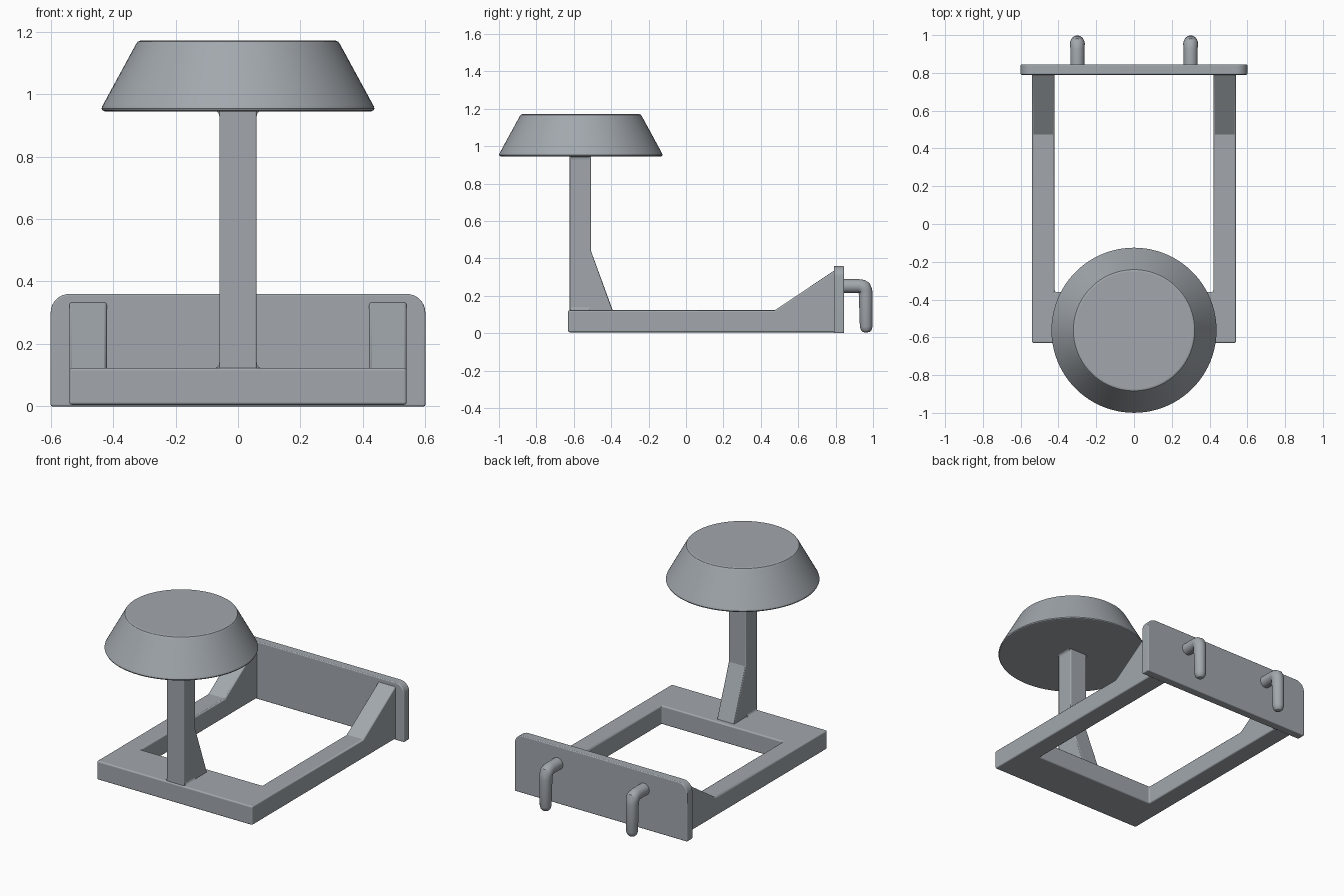
import bpy, bmesh
from math import sin, cos, pi
from mathutils import Vector

if "Cube" in bpy.data.objects:
    bpy.data.objects.remove(bpy.data.objects["Cube"])

metal = bpy.data.materials.new("slate_grey")
metal.diffuse_color = (0.36, 0.39, 0.42, 1)
metal.use_nodes = True
metal.node_tree.nodes["Principled BSDF"].inputs["Base Color"].default_value = metal.diffuse_color


def finish(name, bm, bevel=0.0):
    bmesh.ops.remove_doubles(bm, verts=bm.verts, dist=1e-5)
    bmesh.ops.recalc_face_normals(bm, faces=bm.faces)
    me = bpy.data.meshes.new(name)
    bm.to_mesh(me)
    bm.free()
    me.materials.append(metal)
    ob = bpy.data.objects.new(name, me)
    bpy.context.collection.objects.link(ob)
    if bevel:
        m = ob.modifiers.new("Bevel", 'BEVEL')
        m.width, m.segments = bevel, 4
        m.limit_method, m.angle_limit = 'ANGLE', 0.7
        m.harden_normals = True
    bpy.ops.object.select_all(action='DESELECT')
    ob.select_set(True)
    bpy.context.view_layer.objects.active = ob
    bpy.ops.object.shade_smooth_by_angle(angle=0.3 if "post" in name else 0.5)
    return ob


def extrude(name, points, offset, bevel=0.0):
    bm = bmesh.new()
    face = bm.faces.new([bm.verts.new(p) for p in points])
    r = bmesh.ops.extrude_face_region(bm, geom=[face], use_keep_orig=True)
    bmesh.ops.translate(bm, vec=offset,
                        verts=[v for v in r['geom'] if isinstance(v, bmesh.types.BMVert)])
    return finish(name, bm, bevel)


# U-shaped base frame, arms rising into wedges at the back plate
xs, ys = [-0.54, -0.42, 0.42, 0.54], [-0.63, -0.36, 0.475, 0.80]
bm = bmesh.new()
grid = {}
for i, j in [(0, 0), (1, 0), (2, 0), (0, 1), (2, 1), (0, 2), (2, 2)]:
    corners = [(i, j), (i + 1, j), (i + 1, j + 1), (i, j + 1)]
    for c in corners:
        if c not in grid:
            grid[c] = bm.verts.new((xs[c[0]], ys[c[1]], 0.005))
    bm.faces.new([grid[c] for c in corners])
r = bmesh.ops.extrude_face_region(bm, geom=bm.faces[:], use_keep_orig=True)
for v in r['geom']:
    if isinstance(v, bmesh.types.BMVert):
        v.co.z = 0.34 if v.co.y > 0.7 else 0.123
finish("base_frame", bm, 0.009)

# Back plate with rounded top corners
R = 0.06
outline = [(-0.6, 0.79, 0), (0.6, 0.79, 0)]
for cx, start in [(0.54, 0), (-0.54, pi / 2)]:
    for k in range(9):
        a = start + k * pi / 16
        outline.append((cx + R * cos(a), 0.79, 0.30 + R * sin(a)))
extrude("back_plate", outline, (0, 0.055, 0), 0.006)

# Upright with a sloped brace at its foot
profile = [(-0.622, 0.06), (-0.38, 0.06), (-0.38, 0.09), (-0.508, 0.44),
           (-0.508, 0.97), (-0.622, 0.97)]
extrude("post", [(-0.06, y, z) for y, z in profile], (0.12, 0, 0), 0.006)


# Small flares where the post meets the base and the head
def flare(name, z, direction):
    pts = [(-0.078, z), (0.078, z)]
    for s in (1, -1):
        arc = [(s * (0.078 - 0.018 * sin(t * pi / 8)),
                z + direction * 0.018 * (1 - cos(t * pi / 8))) for t in range(1, 5)]
        pts += arc if s == 1 else arc[::-1]
    extrude(name, [(x, -0.615, zz) for x, zz in pts], (0, 0.10, 0))


flare("post_foot_flare", 0.122, 1)
flare("post_top_flare", 0.947, -1)

# Tapered round head
rings = [(0, 0.945), (0.426, 0.945), (0.428, 0.945), (0.434, 0.948), (0.437, 0.954),
         (0.435, 0.961), (0.433, 0.9645), (0.328, 1.1575), (0.326, 1.161), (0.321, 1.168),
         (0.313, 1.171), (0.310, 1.171), (0, 1.171)]
bm = bmesh.new()
vs = [bm.verts.new((x, 0, z)) for x, z in rings]
es = [bm.edges.new(p) for p in zip(vs, vs[1:])]
bmesh.ops.spin(bm, geom=vs + es, cent=(0, 0, 0), axis=(0, 0, 1), angle=2 * pi, steps=96)
bmesh.ops.translate(bm, vec=(0, -0.5625, 0), verts=bm.verts)
finish("round_head", bm)

# Bent hook pegs: rings of (y, z, radius, tilt) swept along the bend
path = [(0.83, 0.252, 0.037, 0), (0.925, 0.252, 0.037, 0), (0.942, 0.249, 0.038, 0.35),
        (0.953, 0.240, 0.040, 0.78), (0.959, 0.225, 0.038, 1.25), (0.961, 0.205, 0.037, 1.53),
        (0.9635, 0.035, 0.034, 1.56), (0.9635, 0.018, 0.029, 1.57),
        (0.9635, 0.008, 0.020, 1.57), (0.9635, 0.005, 0.010, 1.57)]
for side, x in (("left", -0.3), ("right", 0.3)):
    bm = bmesh.new()
    loops = []
    for y, z, rad, tilt in path:
        up = Vector((0, sin(tilt), cos(tilt)))
        loops.append([bm.verts.new(Vector((x, y, z)) + rad * (Vector((cos(a), 0, 0)) + up * sin(a)))
                      for a in (2 * pi * k / 24 for k in range(24))])
    for a, b in zip(loops, loops[1:]):
        for k in range(24):
            n = (k + 1) % 24
            bm.faces.new((a[k], a[n], b[n], b[k]))
    bm.faces.new(loops[0])
    bm.faces.new(loops[-1])
    finish(side + "_hook_peg", bm)
